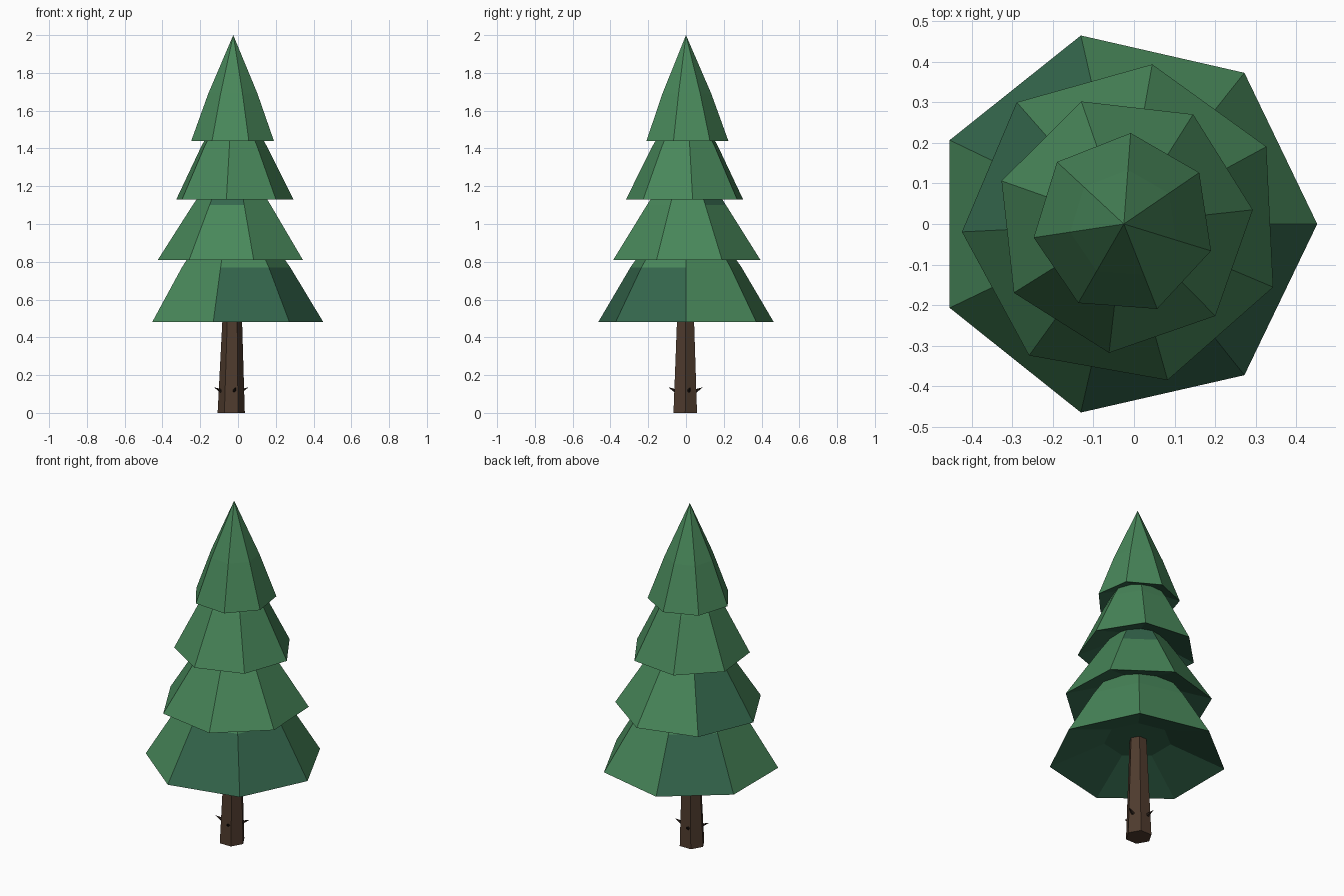
import bpy, bmesh
from math import sin, cos, radians, tau
from mathutils import Vector

cube = bpy.data.objects.get("Cube")
if cube:
    bpy.data.objects.remove(cube, do_unlink=True)


def material(name, color):
    mat = bpy.data.materials.new(name)
    mat.use_nodes = True
    mat.diffuse_color = (*color, 1)
    bsdf = mat.node_tree.nodes["Principled BSDF"]
    bsdf.inputs["Base Color"].default_value = (*color, 1)
    bsdf.inputs["Roughness"].default_value = 0.9
    return mat


LEAF = material("leaf green", (0.065, 0.242, 0.102))
DEEP = material("deep green", (0.034, 0.133, 0.072))
BARK = material("bark brown", (0.078, 0.044, 0.027))
TWIG = material("twig brown", (0.02, 0.012, 0.008))


def finish(name, bm, mats):
    bmesh.ops.recalc_face_normals(bm, faces=bm.faces)
    mesh = bpy.data.meshes.new(name)
    bm.to_mesh(mesh)
    bm.free()
    for mat in mats:
        mesh.materials.append(mat)
    obj = bpy.data.objects.new(name, mesh)
    bpy.context.collection.objects.link(obj)
    return obj


def ring(bm, sides, radius, z, center, phase=0):
    angles = [radians(phase) + tau * i / sides for i in range(sides)]
    return [bm.verts.new((center[0] + radius * cos(a), center[1] + radius * sin(a), z))
            for a in angles]


def bridge(bm, low, high, deep=()):
    n = len(low)
    for i in range(n):
        j = (i + 1) % n
        face = bm.faces.new((low[i], low[j], high[j], high[i]))
        face.material_index = int(i in deep)


def foliage(name, z, radius, phase, ring_z, ring_radius, tip_z, deep_low=(), deep_high=()):
    """Seven-sided skirt with a hollowed underside; some facets are deeper green."""
    bm = bmesh.new()
    c = (-0.025, 0)
    n = 7
    hollow = ring(bm, n, radius * 0.38, z + radius * 0.23, c, phase)
    rim = ring(bm, n, radius, z, c, phase)
    shoulder = ring(bm, n, ring_radius, ring_z, c, phase)
    tip = bm.verts.new((*c, tip_z))
    bm.faces.new(hollow).material_index = 1
    bridge(bm, hollow, rim, range(n))
    bridge(bm, rim, shoulder, deep_low)
    for i in range(n):
        face = bm.faces.new((shoulder[i], shoulder[(i + 1) % n], tip))
        face.material_index = int(i in deep_high)
    finish(name, bm, (LEAF, DEEP))


# Foliage layers, bottom to top
foliage("foliage_bottom", 0.48, 0.477, 0, 0.77, 0.302, 1.2, deep_low=(2, 5, 6))
foliage("foliage_lower_middle", 0.81, 0.4, 28.5, 1.1, 0.215, 1.42,
        deep_low=(2,), deep_high=(0, 4))
foliage("foliage_upper_middle", 1.13, 0.32, 6.3, 1.41, 0.18, 1.72)
foliage("foliage_top", 1.44, 0.225, 34.3, 1.69, 0.134, 2.0)

# Tapered six-sided trunk
bm = bmesh.new()
base = ring(bm, 6, 0.072, 0, (-0.036, -0.004))
top = ring(bm, 6, 0.046, 0.64, (-0.029, -0.002))
bridge(bm, base, top)
bm.faces.new(base)
bm.faces.new(top)
finish("trunk", bm, (BARK,))

# Four short twig stubs around the trunk, pointing outward and slightly up
for i, name in enumerate(("left", "back", "right", "front")):
    a = radians(16 + 90 * i)
    out = Vector((cos(a), sin(a), 0))
    side = Vector((-sin(a), cos(a), 0))
    root = Vector((-0.036, -0.002, 0.112)) + out * 0.05
    bm = bmesh.new()
    foot = [bm.verts.new(root + side * (0.013 * cos(t)) + Vector((0, 0, 0.013 * sin(t))))
            for t in (tau * k / 5 for k in range(5))]
    point = bm.verts.new(root + out * 0.046 + Vector((0, 0, 0.024)))
    bm.faces.new(foot)
    for k in range(5):
        bm.faces.new((foot[k], foot[(k + 1) % 5], point))
    finish("twig_" + name, bm, (TWIG,))
